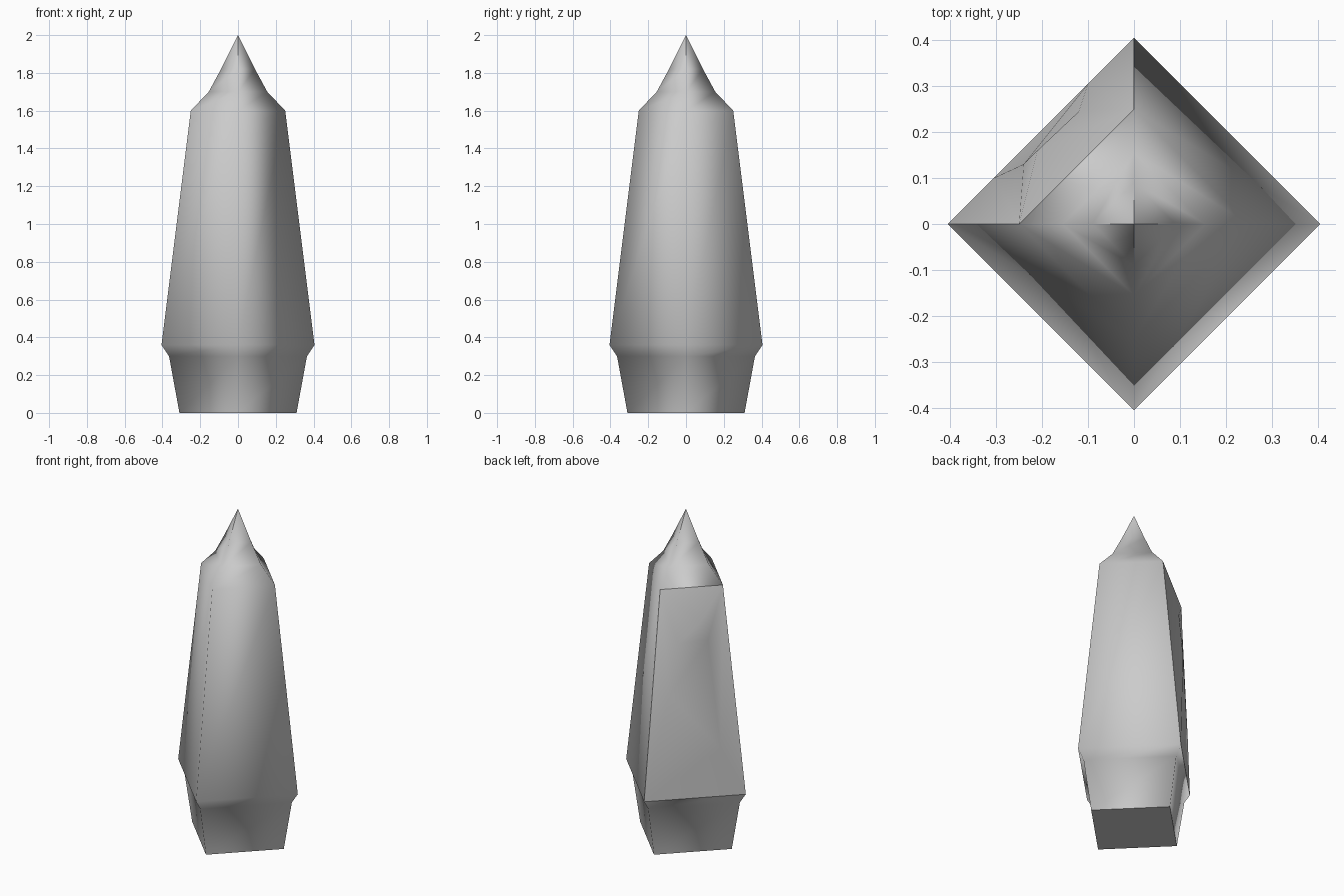
import bpy, bmesh
from mathutils import Vector

cube = bpy.data.objects.get("Cube")
if cube:
    bpy.data.objects.remove(cube, do_unlink=True)

stone = bpy.data.materials.new("grey_stone")
stone.use_nodes = True
GREY = (0.6, 0.6, 0.6, 1)
stone.diffuse_color = GREY
stone.node_tree.nodes["Principled BSDF"].inputs["Base Color"].default_value = GREY

# Profile of the diamond-section pillar: radius to the corners, height
PROFILE = [(0.31, 0), (0.365, 0.3), (0.405, 0.36), (0.25, 1.6), (0.155, 1.7), (0.09, 1.82)]
CORNERS = [Vector((1, 0, 0)), Vector((0, 1, 0)), Vector((-1, 0, 0)), Vector((0, -1, 0))]
CARVED_SIDE, SHAFT = 1, 2

bm = bmesh.new()
rings = [[bm.verts.new(c * r + Vector((0, 0, z))) for c in CORNERS] for r, z in PROFILE]
apex = bm.verts.new((0, 0, 2))


def face(*verts):
    return bm.faces.new(verts)


# Sides, leaving the carved side of the shaft open
for level, (low, high) in enumerate(zip(rings, rings[1:])):
    for i in range(4):
        j = (i + 1) % 4
        if (level, i) != (SHAFT, CARVED_SIDE):
            face(low[i], low[j], high[j], high[i])

# Flat base and pointed tip
base = face(*reversed(rings[0]))
tip = [face(rings[-1][i], rings[-1][(i + 1) % 4], apex) for i in range(4)]

# Bulging carved panel on the back right side
d1, d2 = rings[SHAFT][1], rings[SHAFT][2]
t1, t2 = rings[SHAFT + 1][1], rings[SHAFT + 1][2]
a, p, r, s, b = [bm.verts.new(co) for co in (
    (-0.1, 0.305, 1.0), (-0.12, 0.245, 1.3), (-0.21, 0.16, 1.42),
    (-0.24, 0.13, 1.31), (-0.305, 0.1, 0.65))]
panel = [face(t1, p, r), face(t1, r, t2), face(t1, d1, a), face(t1, a, p),
         face(t2, r, s), face(t2, s, b), face(t2, b, d2),
         face(d1, d2, b), face(d1, b, a), face(a, b, s), face(a, s, p), face(p, s, r)]

# Soft shading, with hard edges around the base, the tip and the panel
for f in bm.faces:
    f.smooth = True
panel_set = set(panel)
for e in bm.edges:
    around_panel = sum(f in panel_set for f in e.link_faces) == 1
    if base in e.link_faces or apex in e.verts or around_panel:
        e.smooth = False

bm.normal_update()
mesh = bpy.data.meshes.new("pillar")
bm.to_mesh(mesh)
bm.free()
mesh.materials.append(stone)
pillar = bpy.data.objects.new("pillar", mesh)
bpy.context.collection.objects.link(pillar)
